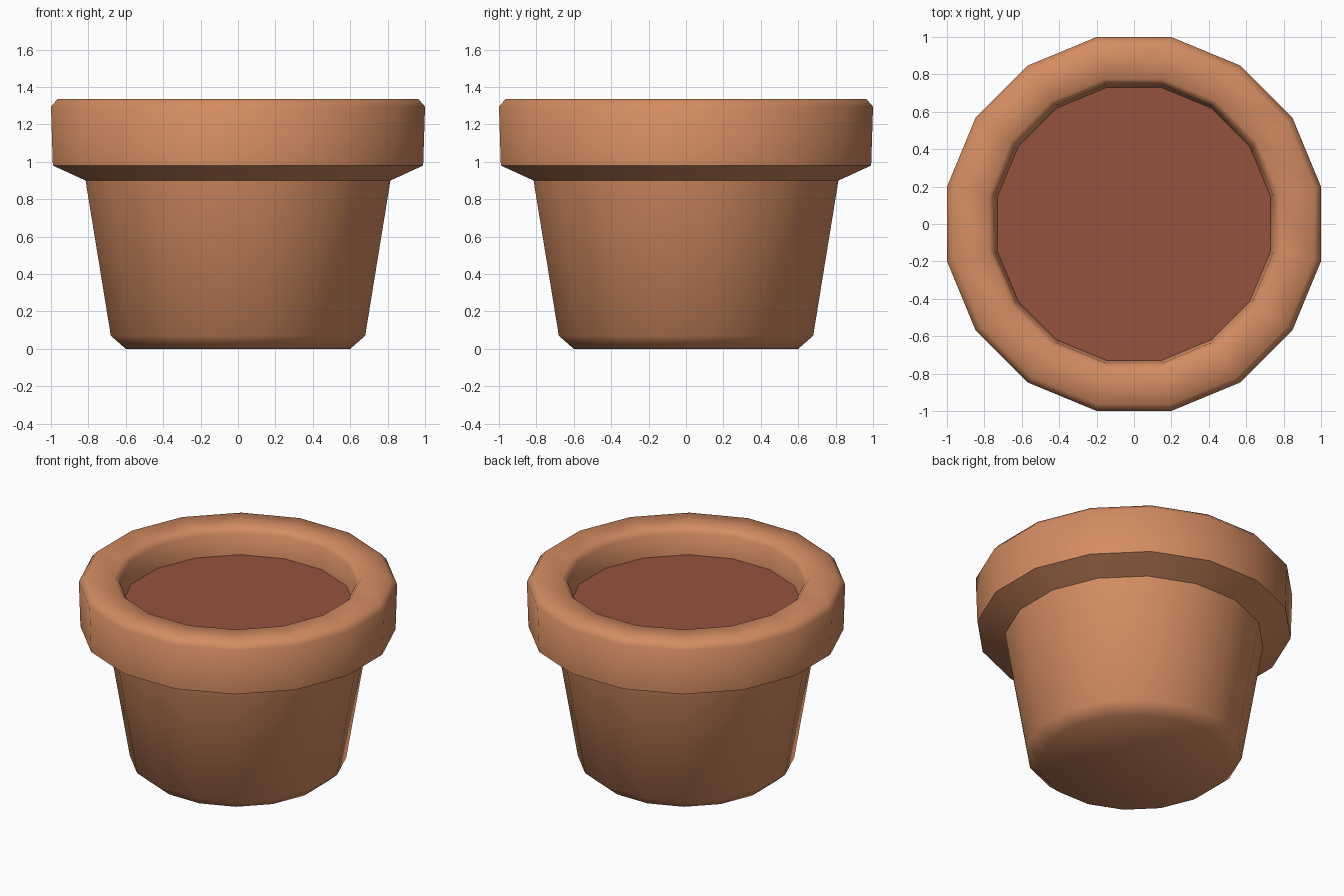
import bpy, bmesh, math

if "Cube" in bpy.data.objects:
    bpy.data.objects.remove(bpy.data.objects["Cube"])

SIDES = 16
# radii below are measured to the flat sides, so widen them to reach the corners
CORNER = 1 / math.cos(math.pi / SIDES)


def srgb(*rgb):
    lin = [((c / 255 + 0.055) / 1.055) ** 2.4 for c in rgb]
    return (*lin, 1.0)


def material(name, color):
    mat = bpy.data.materials.new(name)
    mat.diffuse_color = color
    mat.use_nodes = True
    mat.node_tree.nodes["Principled BSDF"].inputs["Base Color"].default_value = mat.diffuse_color
    return mat


def lathe(name, profile, mat, cap_first=False, cap_last=False):
    """Spin (radius, z) points into a 16-sided shell."""
    bm = bmesh.new()
    rings = []
    for r, z in profile:
        angles = [2 * math.pi * (i + 0.5) / SIDES for i in range(SIDES)]
        rings.append([bm.verts.new((r * CORNER * math.cos(a), r * CORNER * math.sin(a), z))
                      for a in angles])
    for low, high in zip(rings, rings[1:]):
        for i in range(SIDES):
            j = (i + 1) % SIDES
            bm.faces.new((low[i], low[j], high[j], high[i]))
    if cap_first:
        bm.faces.new(rings[0][::-1])
    if cap_last:
        bm.faces.new(rings[-1])
    mesh = bpy.data.meshes.new(name)
    bm.to_mesh(mesh)
    bm.free()
    mesh.materials.append(mat)
    obj = bpy.data.objects.new(name, mesh)
    bpy.context.collection.objects.link(obj)
    return obj


terracotta = material("terracotta", srgb(212, 140, 98))
soil_brown = material("soil brown", srgb(148, 82, 62))

# pot: base, tapered wall, thick rim and inner wall
pot = lathe("pot", [(0.60, 0), (0.68, 0.07), (0.815, 0.90), (0.99, 0.98),
                    (1.0, 1.295), (0.965, 1.335), (0.775, 1.335),
                    (0.745, 1.30), (0.73, 1.15)], terracotta, cap_first=True)

# soil: flat disc inside the rim
lathe("soil", [(0.73, 1.15)], soil_brown, cap_last=True)

# smooth shading with sharp creases under the rim
bpy.context.view_layer.objects.active = pot
pot.select_set(True)
bpy.ops.object.shade_smooth_by_angle(angle=math.radians(52))
